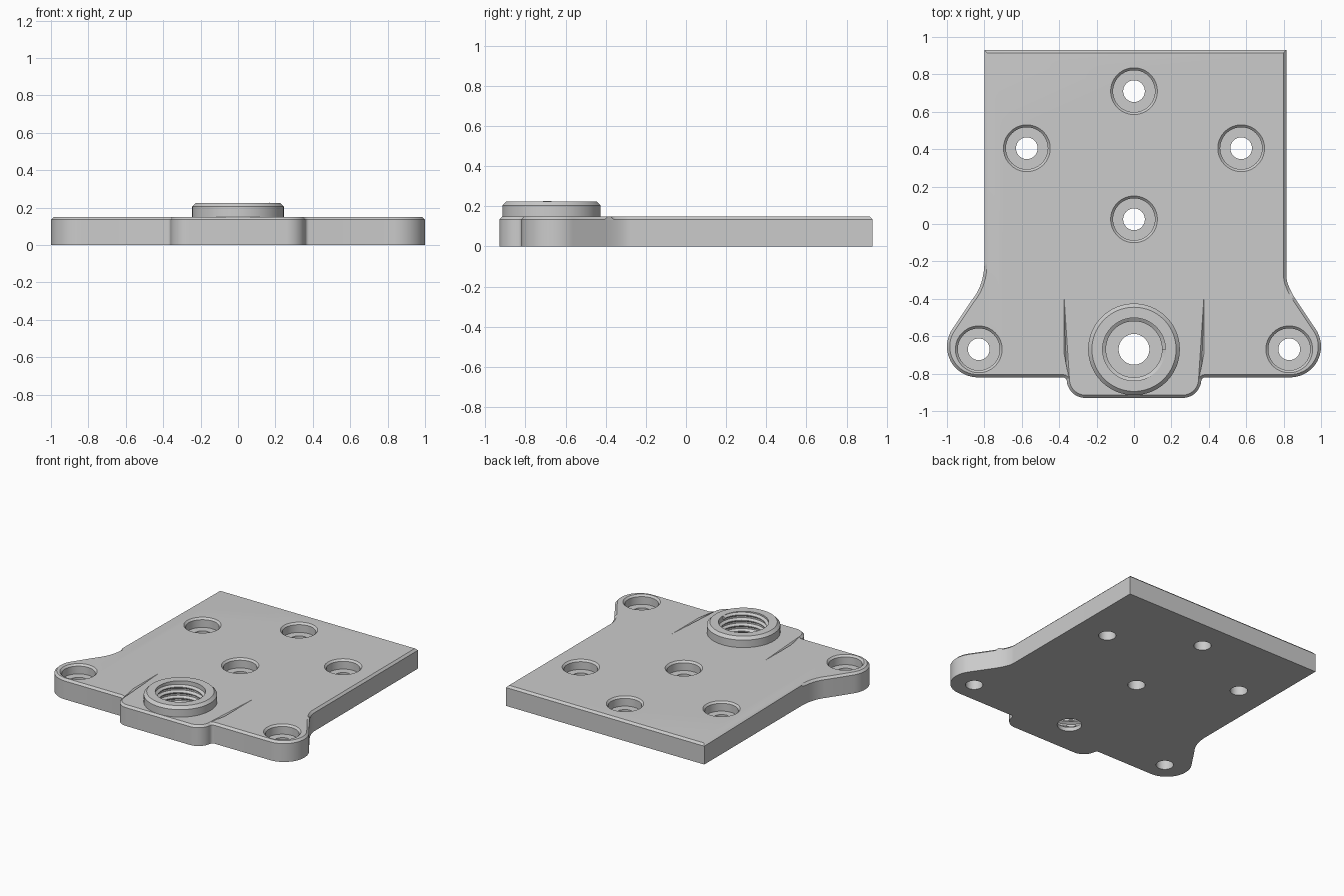
import bpy, bmesh, math
from mathutils import Vector

if "Cube" in bpy.data.objects:
    bpy.data.objects.remove(bpy.data.objects["Cube"])

grey = bpy.data.materials.new("plain grey")
grey.use_nodes = True
grey.diffuse_color = (0.6, 0.6, 0.6, 1)
grey.node_tree.nodes["Principled BSDF"].inputs["Base Color"].default_value = (0.6, 0.6, 0.6, 1)

THICK, TOP, CHAMFER = 0.15, 0.225, 0.015
BOSS = (0, -0.67)


def make_object(name, bm):
    bmesh.ops.recalc_face_normals(bm, faces=bm.faces)
    mesh = bpy.data.meshes.new(name)
    bm.to_mesh(mesh)
    bm.free()
    mesh.materials.append(grey)
    obj = bpy.data.objects.new(name, mesh)
    bpy.context.collection.objects.link(obj)
    return obj


def lathe(name, profile, centre, sides=64):
    """Closed solid of revolution from (radius, z) points, flat caps."""
    bm = bmesh.new()
    rings = []
    for r, z in profile:
        rings.append([bm.verts.new((centre[0] + r * math.cos(math.tau * i / sides),
                                    centre[1] + r * math.sin(math.tau * i / sides), z))
                      for i in range(sides)])
    for a, b in zip(rings, rings[1:]):
        for i in range(sides):
            j = (i + 1) % sides
            bm.faces.new((a[i], a[j], b[j], b[i]))
    bm.faces.new(rings[0])
    bm.faces.new(rings[-1])
    return make_object(name, bm)


def arc(cx, cy, r, start, end, steps):
    return [(cx + r * math.cos(math.radians(start + (end - start) * i / steps)),
             cy + r * math.sin(math.radians(start + (end - start) * i / steps)))
            for i in range(steps + 1)]


def bend(a, c, b, steps=10):
    a, b, c = Vector(a), Vector(b), Vector(c)
    return [tuple(a * (1 - t) ** 2 + c * 2 * t * (1 - t) + b * t * t)
            for t in (i / steps for i in range(steps + 1))]


def half_outline(side, waist):
    """One side from the back corner to the front tab."""
    pts = [(side, 0.93)]
    pts += bend((side, waist), (side, -0.325), (0.866, -0.405))
    pts += arc(0.835, -0.655, 0.165, 34, -90, 20)
    pts += arc(0.38, -0.84, 0.02, 90, 180, 4)
    pts += arc(0.26, -0.83, 0.1, 0, -90, 12)
    return pts


def combine(target, other, operation):
    mod = target.modifiers.new("combine", 'BOOLEAN')
    mod.operation, mod.object, mod.solver = operation, other, 'EXACT'
    bpy.context.view_layer.objects.active = target
    bpy.ops.object.modifier_apply(modifier=mod.name)
    bpy.data.objects.remove(other)


# Plate with chamfered top rim
outline = half_outline(0.815, -0.28)
outline += [(-x, y) for x, y in reversed(half_outline(0.80, -0.2))]
bm = bmesh.new()
base = bm.faces.new([bm.verts.new((x, y, 0)) for x, y in outline])
raised = bmesh.ops.extrude_face_region(bm, geom=[base], use_keep_orig=True)["geom"]
for v in raised:
    if isinstance(v, bmesh.types.BMVert):
        v.co.z = THICK
rim = [e for e in bm.edges if all(v.co.z > 0.1 for v in e.verts)]
bmesh.ops.bevel(bm, geom=rim, offset=CHAMFER, segments=1, affect='EDGES')
plate = make_object("mounting_plate", bm)

# Raised round boss
boss = lathe("boss", [(0.245, 0.06), (0.245, TOP - 0.02), (0.225, TOP)], BOSS, 96)
combine(plate, boss, 'UNION')

# Counterbored screw holes
screws = [(0, 0.71), (0, 0.025)]
for s in (-1, 1):
    screws += [(s * 0.573, 0.405), (s * 0.83, -0.67)]
for spot in screws:
    cutter = lathe("screw_hole", [(0.058, -0.1), (0.058, 0.08), (0.112, 0.08),
                                  (0.112, 0.137), (0.125, THICK), (0.125, 0.3)], spot)
    combine(plate, cutter, 'DIFFERENCE')

# Bore through the boss, narrower at the floor
cutter = lathe("boss_bore", [(0.082, -0.1), (0.082, 0.03), (0.168, 0.03), (0.168, 0.4)], BOSS)
combine(plate, cutter, 'DIFFERENCE')

# Helical thread ridge inside the bore
bm = bmesh.new()
pitch, turns, sides = 0.04, 4, 64
rows = []
for i in range(turns * sides + 1):
    a = math.tau * i / sides
    z = 0.05 + pitch * i / sides
    rows.append([bm.verts.new((BOSS[0] + r * math.cos(a), BOSS[1] + r * math.sin(a), z + dz))
                 for r, dz in ((0.172, -0.017), (0.15, -0.003), (0.15, 0.003), (0.172, 0.017))])
for a, b in zip(rows, rows[1:]):
    for k in range(4):
        n = (k + 1) % 4
        bm.faces.new((a[k], a[n], b[n], b[k]))
bm.faces.new(rows[0])
bm.faces.new(rows[-1])
thread = make_object("boss_thread", bm)

# Smooth round walls, keep edges sharp
for obj in (plate, thread):
    bpy.ops.object.select_all(action='DESELECT')
    obj.select_set(True)
    bpy.context.view_layer.objects.active = obj
    bpy.ops.object.shade_smooth_by_angle(angle=math.radians(30))
